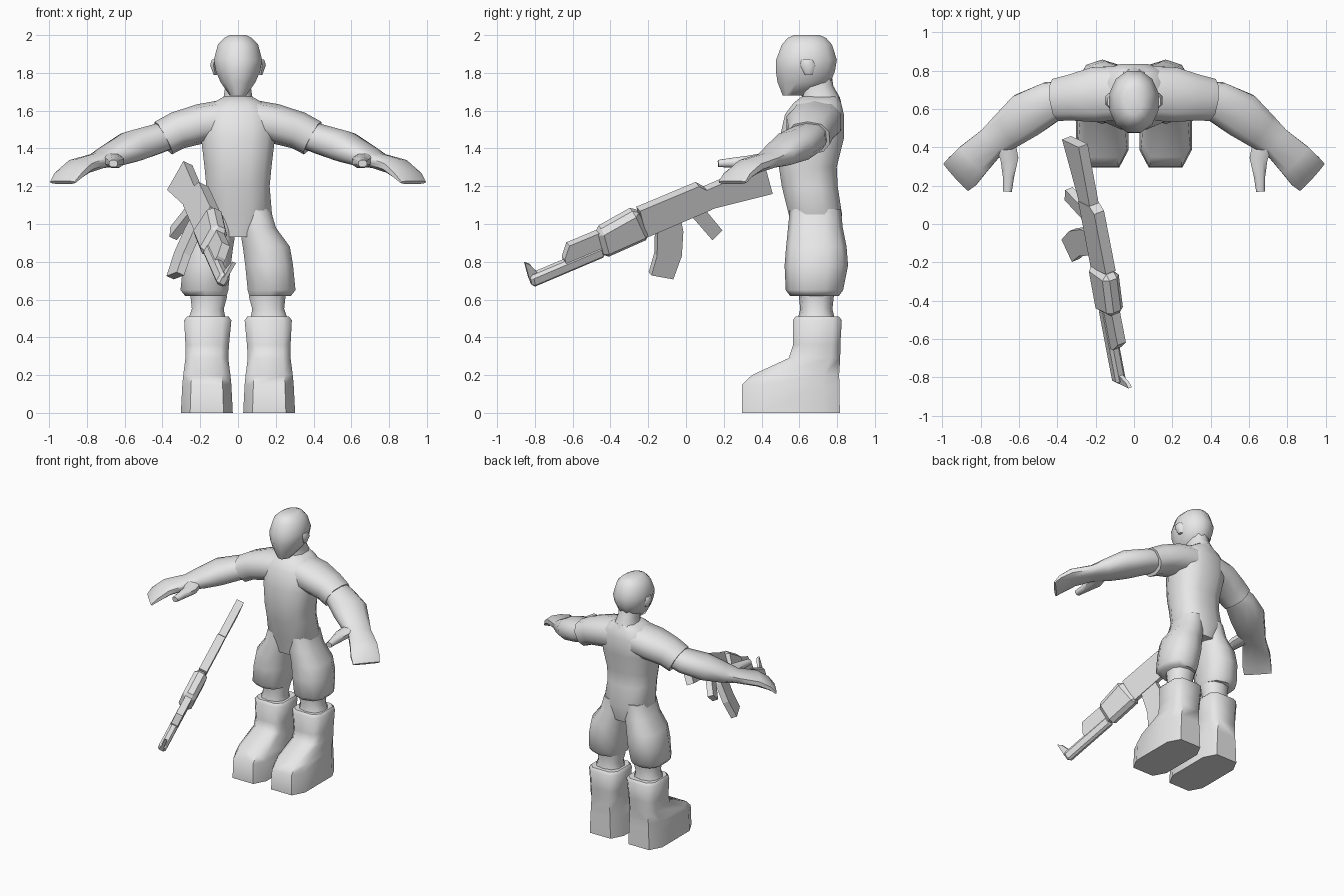
import bpy, bmesh, math
from mathutils import Vector, Matrix

cube = bpy.data.objects.get("Cube")
if cube:
    bpy.data.objects.remove(cube, do_unlink=True)

grey = bpy.data.materials.new("plain grey")
grey.use_nodes = True
COLOUR = (0.8, 0.8, 0.8, 1)
grey.diffuse_color = COLOUR
grey.node_tree.nodes["Principled BSDF"].inputs["Base Color"].default_value = COLOUR


def finish(name, bm, mirror=False, smooth=None):
    bmesh.ops.recalc_face_normals(bm, faces=bm.faces)
    mesh = bpy.data.meshes.new(name)
    bm.to_mesh(mesh)
    bm.free()
    mesh.materials.append(grey)
    ob = bpy.data.objects.new(name, mesh)
    bpy.context.collection.objects.link(ob)
    if smooth:
        bpy.ops.object.select_all(action='DESELECT')
        ob.select_set(True)
        bpy.context.view_layer.objects.active = ob
        bpy.ops.object.shade_smooth_by_angle(angle=math.radians(smooth))
    if mirror:
        ob.modifiers.new("Mirror", 'MIRROR')
    return ob


def loft(name, rings, upright=True, sides=10, power=2.4, mirror=False, smooth=50):
    """Skin rings of (x, y, z, half width, half depth), upright or along the path."""
    bm = bmesh.new()
    centres = [Vector(r[:3]) for r in rings]
    loops = []
    for i, (c, r) in enumerate(zip(centres, rings)):
        across, deep = Vector((1, 0, 0)), Vector((0, 1, 0))
        if not upright:
            along = centres[min(i + 1, len(rings) - 1)] - centres[max(i - 1, 0)]
            across = along.cross(Vector((0, 0, 1))).normalized()
            deep = across.cross(along).normalized()
        loop = []
        for k in range(sides):
            t = 2 * math.pi * (k + 0.5) / sides
            u, v = [math.copysign(abs(f) ** (2 / power), f) for f in (math.cos(t), math.sin(t))]
            loop.append(bm.verts.new(c + across * u * r[3] + deep * v * r[4]))
        loops.append(loop)
    for a, b in zip(loops, loops[1:]):
        for k in range(sides):
            j = (k + 1) % sides
            bm.faces.new((a[k], a[j], b[j], b[k]))
    bm.faces.new(loops[0])
    bm.faces.new(loops[-1])
    return finish(name, bm, mirror, smooth)


# Head and neck
loft("head", [
    (0, .575, 1.68, .045, .065), (0, .625, 1.75, .095, .145),
    (0, .632, 1.81, .122, .162), (0, .638, 1.87, .132, .166),
    (0, .64, 1.95, .11, .137), (0, .64, 1.985, .075, .105),
    (0, .64, 2.0, .045, .07)], sides=12, power=2.1, smooth=60)
loft("neck", [
    (0, .71, 1.6, .1, .12), (0, .715, 1.67, .08, .1),
    (0, .69, 1.73, .07, .09), (0, .68, 1.8, .07, .09)])
loft("ears", [
    (.12, .65, 1.79, .01, .02), (.13, .645, 1.84, .02, .04),
    (.125, .64, 1.87, .015, .03)], sides=6, mirror=True)

# Shirt
loft("torso", [
    (0, .685, .93, .1, .125), (0, .685, 1.05, .185, .145),
    (0, .655, 1.2, .172, .152), (0, .645, 1.3, .182, .157),
    (0, .665, 1.45, .2, .175), (0, .68, 1.58, .2, .16),
    (0, .695, 1.64, .14, .13), (0, .71, 1.675, .075, .1)], sides=12, power=2.6)
loft("sleeves", [
    (.06, .685, 1.55, .145, .11), (.2, .675, 1.53, .15, .105),
    (.32, .66, 1.495, .125, .1), (.395, .65, 1.455, .115, .098)],
    upright=False, mirror=True)

# Arms and hands
loft("arms", [
    (.34, .66, 1.48, .09, .075), (.43, .64, 1.45, .11, .08),
    (.56, .57, 1.41, .125, .085), (.66, .49, 1.365, .105, .065),
    (.74, .43, 1.335, .085, .042), (.84, .335, 1.305, .1, .042),
    (.895, .275, 1.26, .105, .03), (.928, .245, 1.22, .1, .012)],
    upright=False, mirror=True)
loft("thumbs", [
    (.68, .45, 1.35, .06, .035), (.65, .34, 1.33, .05, .035),
    (.655, .25, 1.325, .032, .028), (.66, .17, 1.32, .024, .02)],
    upright=False, sides=8, mirror=True)

# Shorts and calves
loft("shorts", [
    (.09, .685, 1.08, .085, .135), (.105, .685, .98, .1, .145),
    (.15, .69, .88, .13, .16), (.165, .69, .78, .132, .168),
    (.178, .68, .65, .132, .152), (.17, .68, .62, .115, .13)], mirror=True)
loft("calves", [
    (.16, .69, .7, .1, .1), (.155, .69, .61, .1, .092),
    (.16, .69, .55, .088, .085), (.165, .69, .49, .105, .1)], mirror=True)

# Boots
loft("boots", [
    (.165, .555, 0, .143, .27), (.165, .555, .15, .135, .268),
    (.165, .58, .2, .13, .24), (.165, .68, .29, .118, .142),
    (.163, .692, .36, .12, .13), (.16, .695, .49, .13, .135),
    (.16, .695, .51, .115, .12)], sides=8, power=4, mirror=True)

# Rifle frame: forward along the barrel, up out of the sights
forward = Vector((.19, -.915, -.355)).normalized()
side = Vector((.48, -.226, .847)).cross(forward).normalized()
up = forward.cross(side)
frame = Matrix((forward, side, up)).transposed().to_4x4()
frame.translation = (-.352, .45, 1.17)


def plate(name, outline, width, bevel=0):
    """Extrude a side outline symmetrically across the rifle."""
    bm = bmesh.new()
    near, far = [[bm.verts.new((a, s * width / 2, b)) for a, b in outline] for s in (-1, 1)]
    bm.faces.new(near)
    bm.faces.new(far)
    for k in range(len(near)):
        j = (k + 1) % len(near)
        bm.faces.new((near[k], near[j], far[j], far[k]))
    ob = finish(name, bm)
    ob.matrix_world = frame
    if bevel:
        mod = ob.modifiers.new("Bevel", 'BEVEL')
        mod.width, mod.segments = bevel, 1
    return ob


plate("rifle_stock", [(0, 0), (.32, .045), (.4, .05), (.4, .17), (.34, .165), (0, .18)], .055)
plate("rifle_receiver", [(.34, .045), (.72, .03), (.72, .195), (.375, .205), (.34, .165)], .06)
plate("rifle_grip", [(.376, .06), (.314, -.098), (.38, -.132), (.46, .06)], .045)
plate("rifle_magazine", [
    (.516, .05), (.52, -.02), (.563, -.156), (.64, -.268),
    (.749, -.198), (.692, -.1), (.65, .05)], .045)
plate("rifle_handguard", [(.7, .015), (.974, 0), (.974, .172), (.73, .212)], .1, .028)
plate("rifle_gas_tube", [(.96, .05), (1.18, .05), (1.18, .084), (1.137, .15), (.96, .155)], .05)
plate("rifle_barrel", [(.96, .005), (1.386, -.01), (1.386, .06), (.96, .075)], .06, .015)
plate("rifle_front_sight", [(1.33, .04), (1.39, .04), (1.39, .142), (1.365, .12)], .02)
